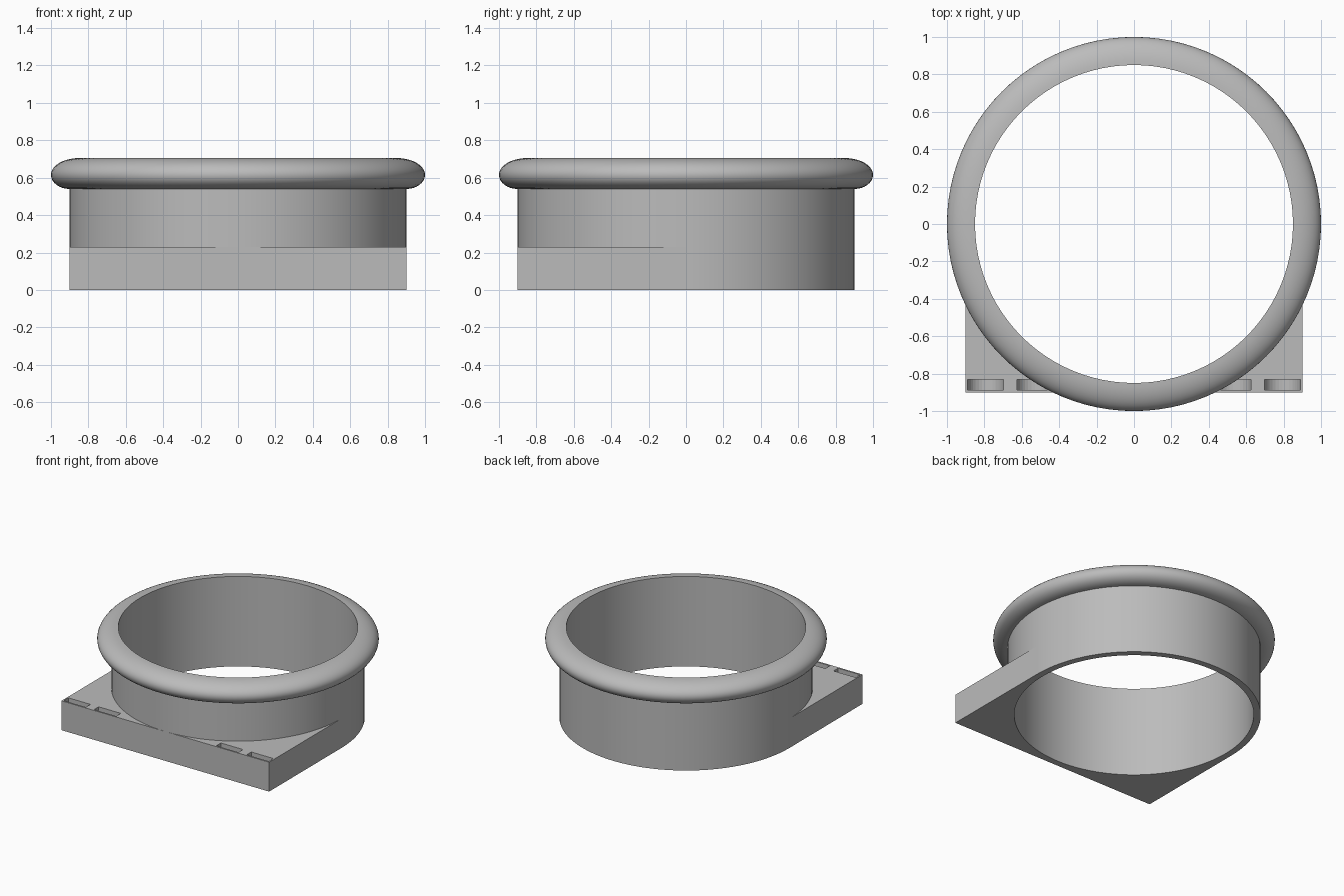
import bpy, bmesh, math

if "Cube" in bpy.data.objects:
    bpy.data.objects.remove(bpy.data.objects["Cube"], do_unlink=True)

SEG = 96
INNER, OUTER, LIP = 0.85, 0.9, 1.0
PLATE_H, RIM_Z = 0.23, 0.615

grey = bpy.data.materials.new("plain_grey")
grey.use_nodes = True
colour = (0.5, 0.5, 0.5, 1)
grey.diffuse_color = colour
grey.node_tree.nodes["Principled BSDF"].inputs["Base Color"].default_value = colour


def make_object(name, bm):
    bmesh.ops.recalc_face_normals(bm, faces=bm.faces)
    mesh = bpy.data.meshes.new(name)
    bm.to_mesh(mesh)
    bm.free()
    mesh.materials.append(grey)
    obj = bpy.data.objects.new(name, mesh)
    bpy.context.collection.objects.link(obj)
    return obj


def prism(name, points, direction):
    """Extrude a closed outline along a direction."""
    bm = bmesh.new()
    face = bm.faces.new([bm.verts.new(p) for p in points])
    result = bmesh.ops.extrude_face_region(bm, geom=[face], use_keep_orig=True)
    moved = [v for v in result["geom"] if isinstance(v, bmesh.types.BMVert)]
    bmesh.ops.translate(bm, verts=moved, vec=direction)
    return make_object(name, bm)


def lathe(name, profile):
    """Revolve a closed (radius, height) profile around z."""
    bm = bmesh.new()
    verts = [bm.verts.new((r, 0, z)) for r, z in profile]
    edges = [bm.edges.new((verts[i - 1], v)) for i, v in enumerate(verts)]
    bmesh.ops.spin(bm, geom=verts + edges, axis=(0, 0, 1), cent=(0, 0, 0),
                   angle=math.tau, steps=SEG, use_merge=True)
    bmesh.ops.remove_doubles(bm, verts=bm.verts, dist=0.0001)
    return make_object(name, bm)


# Collar with a rounded overhanging rim
profile = [(INNER, 0), (OUTER, 0), (OUTER, 0.54)]
for i in range(1, 8):
    a = math.radians(90 - 90 * i / 8)
    profile.append((OUTER + (LIP - OUTER) * math.cos(a), RIM_Z - 0.075 * math.sin(a)))
for i in range(11):
    a = math.radians(9 * i)
    profile.append((INNER + (LIP - INNER) * math.cos(a), RIM_Z + 0.09 * math.sin(a)))
collar = lathe("collar", profile)

# Square-cornered base plate wrapped around the front half of the collar
wall = (INNER + OUTER) / 2
outline = [(-OUTER, 0, 0), (-OUTER, -OUTER, 0), (OUTER, -OUTER, 0), (OUTER, 0, 0)]
for i in range(SEG // 2 + 1):
    a = -math.tau * i / SEG
    outline.append((wall * math.cos(a), wall * math.sin(a), 0))
plate = prism("base_plate", outline, (0, 0, PLATE_H))

# Round-bottomed pockets along the front edge
for x in (-0.793, -0.53, 0.53, 0.793):
    radius = 0.096
    points = [(x + radius, -0.887, 0.3), (x - radius, -0.887, 0.3)]
    for i in range(17):
        a = math.pi * (1 + i / 16)
        points.append((x + radius * math.cos(a), -0.887, 0.115 + radius * math.sin(a)))
    cutter = prism("pocket_cutter", points, (0, 0.056, 0))
    cutter.hide_render = True
    cutter.hide_set(True)
    cut = plate.modifiers.new("pocket", 'BOOLEAN')
    cut.operation = 'DIFFERENCE'
    cut.solver = 'EXACT'
    cut.object = cutter

# Smooth curved walls while keeping corners crisp
bpy.ops.object.select_all(action='DESELECT')
collar.select_set(True)
bpy.context.view_layer.objects.active = collar
bpy.ops.object.shade_smooth_by_angle(angle=math.radians(30))
